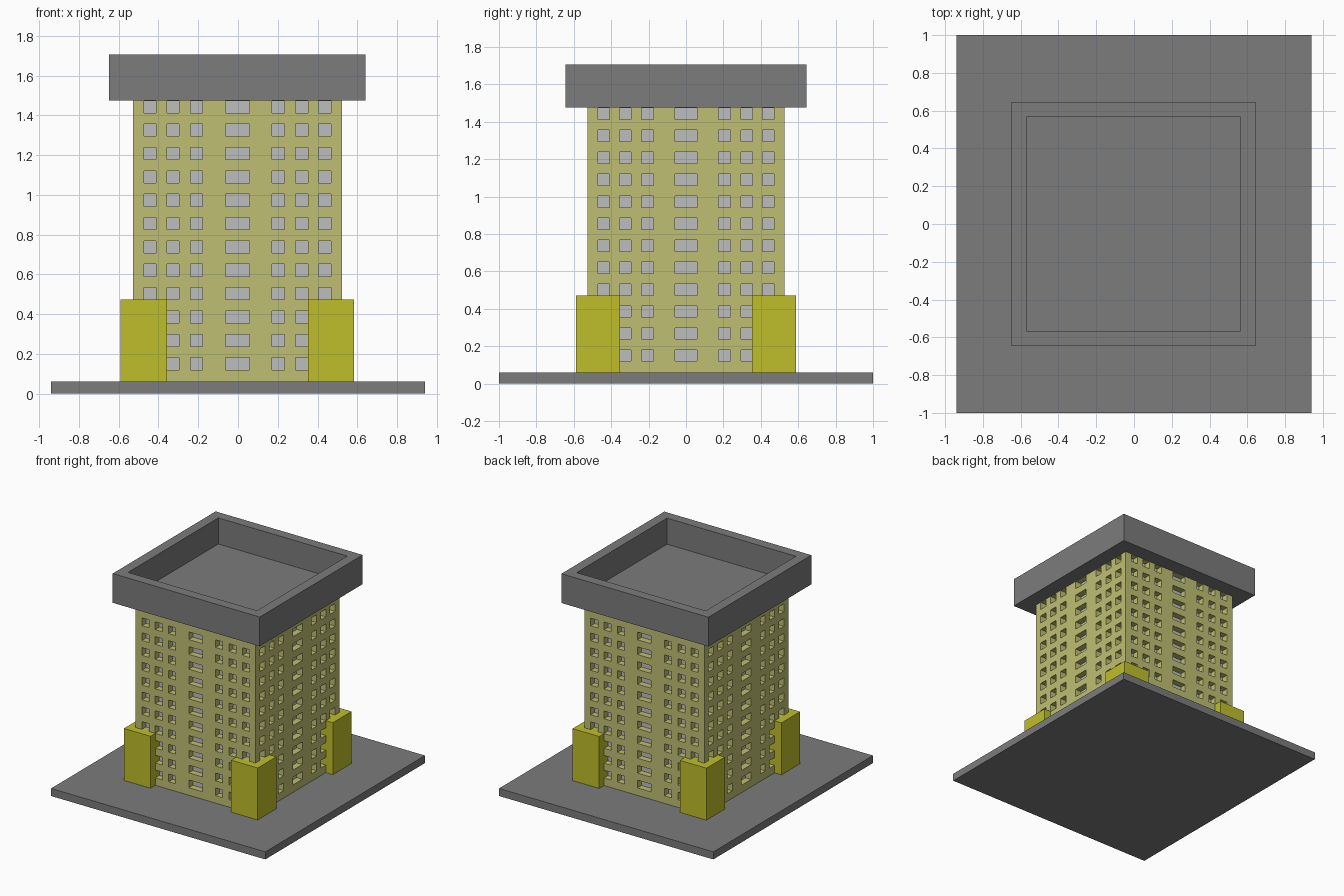
import bpy, bmesh, math
from mathutils import Matrix, Vector

cube = bpy.data.objects.get("Cube")
if cube:
    bpy.data.objects.remove(cube, do_unlink=True)


def material(name, rgb):
    m = bpy.data.materials.new(name)
    m.use_nodes = True
    m.diffuse_color = (*rgb, 1)
    m.node_tree.nodes["Principled BSDF"].inputs["Base Color"].default_value = (*rgb, 1)
    return m


CONCRETE = material("grey concrete", (0.2, 0.2, 0.2))
WALL = material("pale olive wall", (0.52, 0.52, 0.17))
BLOCK = material("strong yellow", (0.52, 0.52, 0.025))
PANE = material("light grey pane", (0.51, 0.51, 0.51))


def finish(bm, name, *mats):
    me = bpy.data.meshes.new(name)
    bm.to_mesh(me)
    bm.free()
    for m in mats:
        me.materials.append(m)
    ob = bpy.data.objects.new(name, me)
    bpy.context.collection.objects.link(ob)
    return ob


def box_mesh(lo, hi):
    bm = bmesh.new()
    lo, hi = Vector(lo), Vector(hi)
    bmesh.ops.create_cube(bm, size=1, matrix=Matrix.Translation((lo + hi) / 2)
                          @ Matrix.Diagonal((*(hi - lo), 1)))
    return bm


CX = -0.003          # tower sits a hair off centre
GROUND, EAVES, TOP = 0.06, 1.475, 1.707
HALF = 0.526         # half width of the tower
RECESS = 0.05        # window depth

# Ground slab
finish(box_mesh((-0.94, -1, 0), (0.94, 1, GROUND)), "ground_slab", CONCRETE)

# Corner blocks around the foot of the tower
for sx, side in ((-1, "right"), (1, "left")):
    for sy, end in ((-1, "front"), (1, "back")):
        xs = sorted((CX + sx * 0.354, CX + sx * 0.587))
        ys = sorted((sy * 0.354, sy * 0.587))
        finish(box_mesh((xs[0], ys[0], GROUND), (xs[1], ys[1], 0.472)),
               f"corner_block_{end}_{side}", BLOCK)

# Roof tray: box whose top is inset to a rim and sunk to a floor
bm = box_mesh((CX - 0.645, -0.645, EAVES), (CX + 0.645, 0.645, TOP))
top = [f for f in bm.faces if f.normal.z > 0.9]
bmesh.ops.inset_region(bm, faces=top, thickness=0.112)
bmesh.ops.inset_individual(bm, faces=top, thickness=0, depth=-0.207)
finish(bm, "roof_tray", CONCRETE)

# Tower: each wall is a grid of cells, with the window cells pushed inwards
columns = [(-0.44, 0.031), (-0.324, 0.031), (-0.206, 0.031), (0, 0.06),
           (0.206, 0.031), (0.324, 0.031), (0.44, 0.031)]
rows = [(0.15 + 0.1175 * i, 0.0305) for i in range(12)]


def breaks(start, spans, end):
    return [start] + [c + s * h for c, h in spans for s in (-1, 1)] + [end]


us = breaks(-HALF, columns, HALF)
zs = breaks(GROUND, rows, EAVES)
bm = bmesh.new()
windows = []
for side in range(4):
    turn = Matrix.Translation((CX, 0, 0)) @ Matrix.Rotation(side * math.pi / 2, 4, "Z")
    grid = [[bm.verts.new(turn @ Vector((u, -HALF, z))) for u in us] for z in zs]
    for j in range(len(zs) - 1):
        for i in range(len(us) - 1):
            f = bm.faces.new((grid[j][i], grid[j][i + 1],
                              grid[j + 1][i + 1], grid[j + 1][i]))
            if i % 2 and j % 2:
                windows.append(f)
bm.normal_update()
bmesh.ops.inset_individual(bm, faces=windows, thickness=0, depth=-RECESS)
for f in windows:
    f.material_index = 1
bmesh.ops.remove_doubles(bm, verts=bm.verts, dist=0.0005)
finish(bm, "tower_walls", WALL, PANE)
